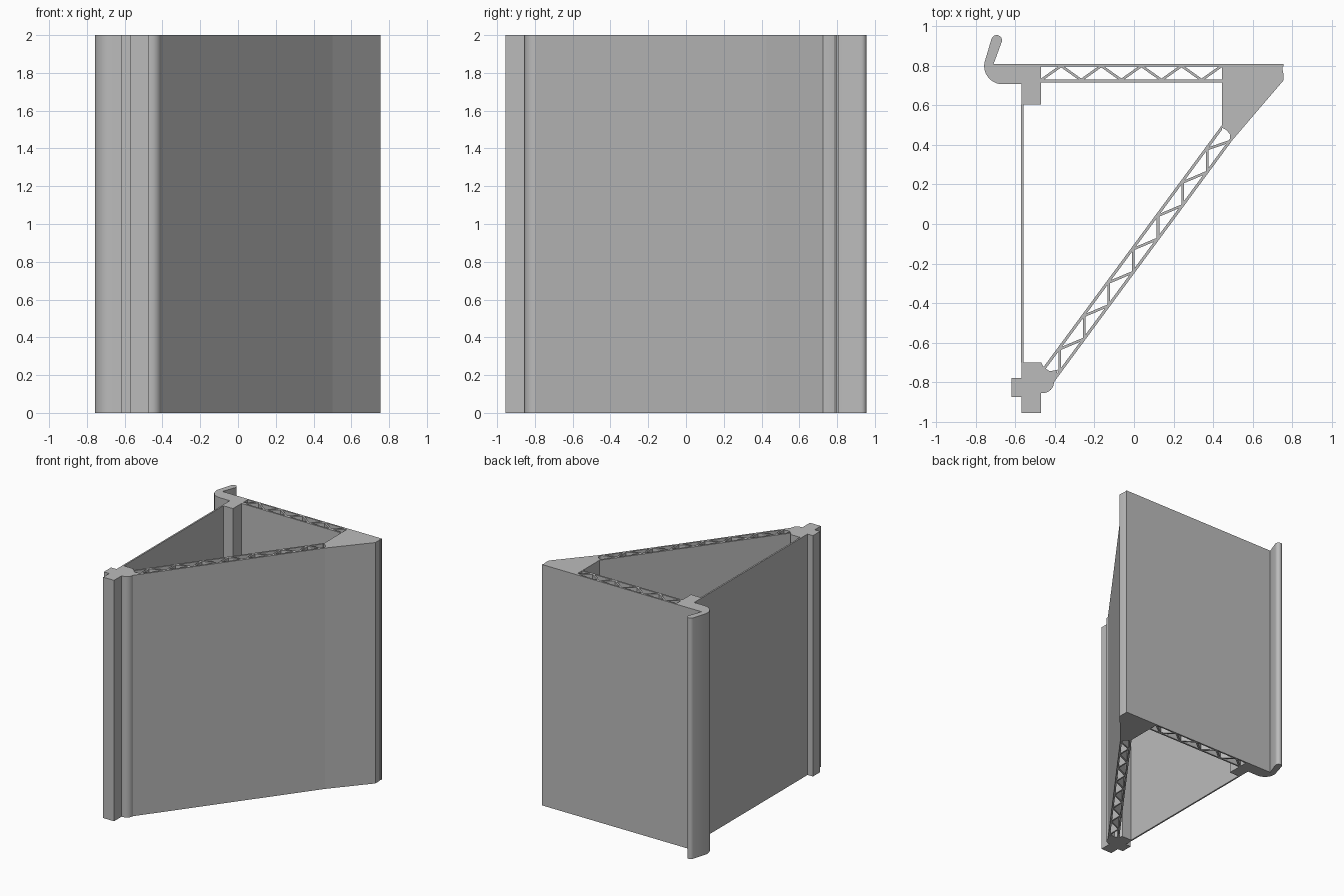
import bpy, bmesh, math
from mathutils import Vector

HEIGHT = 2.0

cube = bpy.data.objects.get("Cube")
if cube:
    bpy.data.objects.remove(cube, do_unlink=True)

grey = bpy.data.materials.new("plain grey")
grey.use_nodes = True
grey.diffuse_color = (0.5, 0.5, 0.5, 1)
grey.node_tree.nodes["Principled BSDF"].inputs["Base Color"].default_value = (0.5, 0.5, 0.5, 1)


def extrusion(name, outlines):
    """Extrude closed plan outlines over the full height as one object."""
    bm = bmesh.new()
    for outline in outlines:
        base = bm.faces.new([bm.verts.new((x, y, 0)) for x, y in outline])
        grown = bmesh.ops.extrude_face_region(bm, geom=[base], use_keep_orig=True)
        top = [v for v in grown["geom"] if isinstance(v, bmesh.types.BMVert)]
        bmesh.ops.translate(bm, verts=top, vec=(0, 0, HEIGHT))
    bmesh.ops.recalc_face_normals(bm, faces=bm.faces)
    mesh = bpy.data.meshes.new(name)
    bm.to_mesh(mesh)
    bm.free()
    mesh.materials.append(grey)
    obj = bpy.data.objects.new(name, mesh)
    bpy.context.collection.objects.link(obj)
    bpy.ops.object.select_all(action="DESELECT")
    obj.select_set(True)
    bpy.context.view_layer.objects.active = obj
    bpy.ops.object.shade_smooth_by_angle(angle=math.radians(30))
    return obj


def arc(cx, cy, r, start, end, steps=8):
    angles = [math.radians(start + (end - start) * i / steps) for i in range(steps + 1)]
    return [(cx + r * math.cos(a), cy + r * math.sin(a)) for a in angles]


def box(x0, x1, y0, y1):
    return [(x0, y0), (x1, y0), (x1, y1), (x0, y1)]


def zigzag(points, width=0.013):
    """One thin bar outline for each step along the path."""
    bars = []
    for p, q in zip(points, points[1:]):
        p, q = Vector(p), Vector(q)
        d = (q - p).normalized() * width / 2
        n = Vector((-d.y, d.x))
        bars.append([tuple(v) for v in (p + n, p - n, q - n, q + n)])
    return bars


# Hooked corner with a rounded elbow and tip
hook = [(-0.47, 0.81), (-0.71, 0.81)]
hook += arc(-0.695, 0.929, 0.027, -15, 165)
hook += arc(-0.665, 0.80, 0.093, 170, 270, 12)
hook += [(-0.57, 0.707), (-0.57, 0.605), (-0.47, 0.605)]
extrusion("hook_corner", [hook])

# Solid wedge corner
wedge = [(0.445, 0.81), (0.755, 0.81), (0.755, 0.797), (0.75, 0.79), (0.755, 0.765),
         (0.755, 0.725), (0.50, 0.427), (0.485, 0.43), (0.487, 0.452),
         (0.468, 0.475), (0.445, 0.487)]
extrusion("wedge_corner", [wedge])

# Tongued foot corner
foot = [(-0.57, -0.70), (-0.47, -0.70), (-0.455, -0.728), (-0.425, -0.745),
        (-0.385, -0.737), (-0.405, -0.80)]
foot += arc(-0.46, -0.80, 0.055, 0, -90)
foot += [(-0.47, -0.855), (-0.47, -0.955), (-0.57, -0.955), (-0.57, -0.875),
         (-0.62, -0.875), (-0.62, -0.78), (-0.57, -0.78)]
extrusion("foot_corner", [foot])

# Thin side wall
extrusion("side_wall", [box(-0.571, -0.558, -0.70, 0.605)])

# Back panel: two skins and a triangular web
extrusion("back_outer_skin", [box(-0.47, 0.445, 0.797, 0.81)])
extrusion("back_inner_skin", [box(-0.47, 0.445, 0.717, 0.731)])
path = [(-0.47 + 0.1015 * i, 0.80 if i % 2 else 0.728) for i in range(10)]
extrusion("back_web", zigzag(path))


# Slanted panel: two skins and a web of upright bars and rungs
def slant(x, offset):
    return (x, -0.251 + 1.356 * x + offset)


def slanted_skin(x0, x1, low, high):
    return [slant(x0, low), slant(x1, low), slant(x1, high), slant(x0, high)]


extrusion("slanted_outer_skin", [slanted_skin(-0.405, 0.50, 0, 0.024)])
extrusion("slanted_inner_skin", [slanted_skin(-0.462, 0.446, 0.124, 0.148)])
path = [slant(0.485, 0.012)]
for i in range(7):
    x = 0.37 - 0.1243 * i
    path += [slant(x, 0.128), slant(x, 0.012)]
extrusion("slanted_web", zigzag(path))
